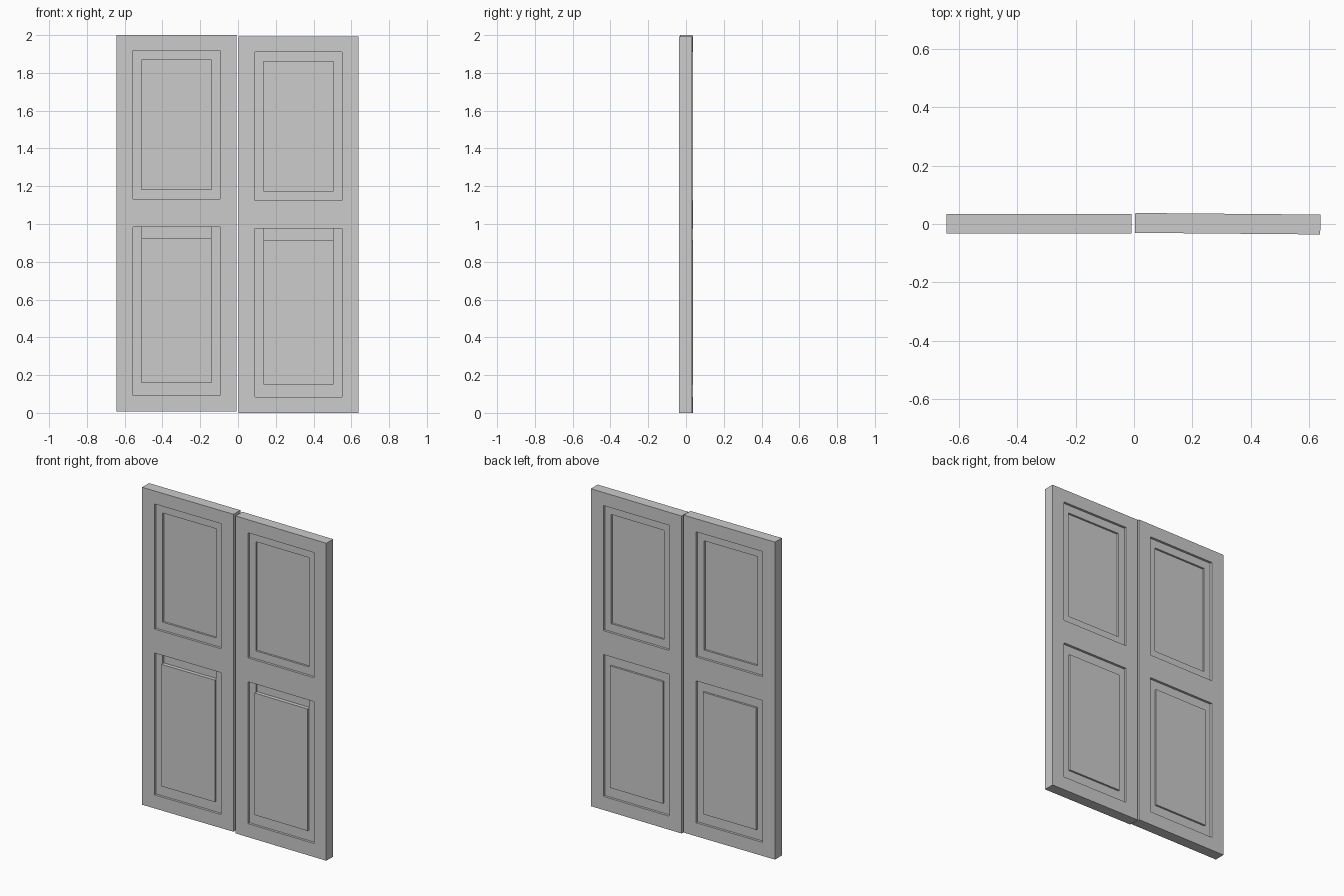
import bpy, bmesh, math
from mathutils import Vector

if "Cube" in bpy.data.objects:
    bpy.data.objects.remove(bpy.data.objects["Cube"])

W, T, H = 0.634, 0.068, 1.992    # door leaf width, thickness, height
XO, XI = 0.23, 0.185             # half widths of recess and inner field
UPPER = (1.125, 1.175, 1.86, 1.91)
LOWER = (0.085, 0.15, 0.915, 0.975)
RECESS, STEP = 0.015, 0.012


def push(bm, side, hx, z0, z1, depth):
    """Extrude the rectangle of faces on one side of the leaf inwards by depth."""
    faces = [f for f in bm.faces if f.normal.y * side > 0.9
             and abs(f.calc_center_median().x) < hx
             and z0 < f.calc_center_median().z < z1]
    new = bmesh.ops.extrude_face_region(bm, geom=faces)['geom']
    verts = [g for g in new if isinstance(g, bmesh.types.BMVert)]
    bmesh.ops.delete(bm, geom=[f for f in faces if f.is_valid], context='FACES')
    bmesh.ops.translate(bm, verts=verts, vec=(0, -side * depth, 0))
    bmesh.ops.recalc_face_normals(bm, faces=bm.faces[:])
    bm.normal_update()


def door(name, loc, angle):
    bm = bmesh.new()
    # Plain slab divided along the panel outlines
    bmesh.ops.create_cube(bm, size=1)
    for v in bm.verts:
        v.co = Vector((v.co.x * W, v.co.y * T, (v.co.z + 0.5) * H))
    cuts = [((x, 0, 0), (1, 0, 0)) for x in (-XO, -XI, XI, XO)]
    cuts += [((0, 0, z), (0, 0, 1)) for z in LOWER + UPPER]
    for co, no in cuts:
        bmesh.ops.bisect_plane(bm, geom=bm.verts[:] + bm.edges[:] + bm.faces[:],
                               plane_co=co, plane_no=no)
    bm.normal_update()
    # Sunk upper panel and raised lower panel on both sides
    for side in (-1, 1):
        for (z0, z1, z2, z3), step in ((UPPER, STEP), (LOWER, -STEP)):
            push(bm, side, XO, z0, z3, RECESS)
            push(bm, side, XI, z1, z2, step)
    # Notch above the lower panel, front only
    push(bm, -1, XI, LOWER[2], LOWER[3], STEP)
    bmesh.ops.dissolve_limit(bm, angle_limit=0.01, verts=bm.verts[:], edges=bm.edges[:])
    bmesh.ops.recalc_face_normals(bm, faces=bm.faces[:])
    me = bpy.data.meshes.new(name)
    bm.to_mesh(me)
    bm.free()
    ob = bpy.data.objects.new(name, me)
    bpy.context.collection.objects.link(ob)
    ob.location = loc
    ob.rotation_euler.z = math.radians(angle)


# Left leaf straight, right leaf slightly lower and ajar
door("left_door", (-0.325, 0.001, 0.008), 0)
door("right_door", (0.321, 0.001, 0.0), -0.5)
